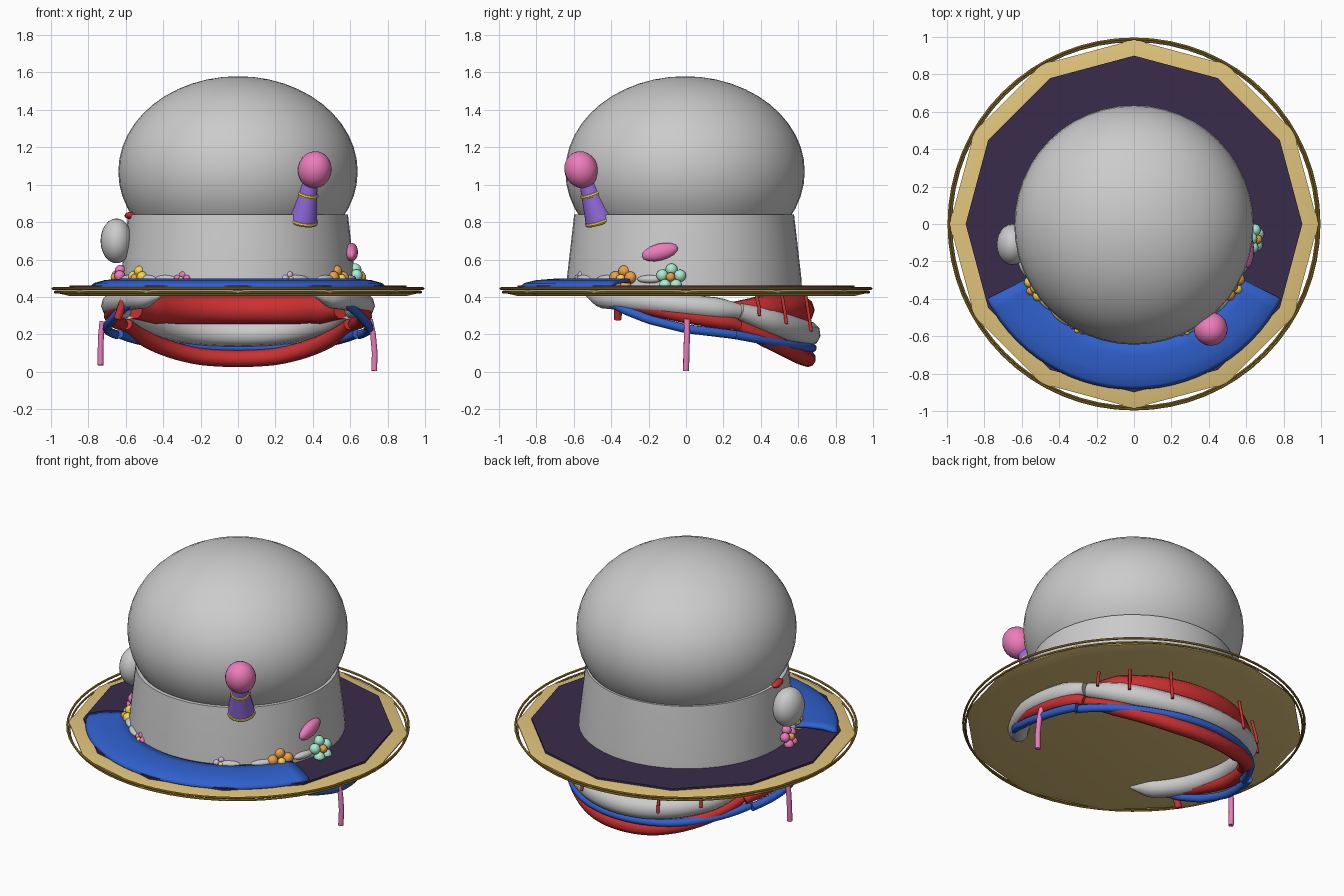
import bpy, bmesh
from math import sin, cos, pi, radians, atan2
from mathutils import Vector

if "Cube" in bpy.data.objects:
    bpy.data.objects.remove(bpy.data.objects["Cube"])

COL = {'gold': (.75, .55, .2), 'navy': (.04, .025, .07), 'blue': (.03, .12, .62),
       'red': (.6, .03, .03), 'pink': (.85, .2, .5), 'purple': (.3, .15, .75),
       'yellow': (.9, .68, .08), 'orange': (.85, .35, .06), 'mint': (.4, .85, .65),
       'lilac': (.6, .5, .8), 'brass': (.45, .28, .04)}


def finish(ob, name, color=None, smooth=True):
    ob.name = name
    if color:
        m = bpy.data.materials.get(color) or bpy.data.materials.new(color)
        m.diffuse_color = (*COL[color], 1)
        m.use_nodes = True
        m.node_tree.nodes["Principled BSDF"].inputs["Base Color"].default_value = m.diffuse_color
        ob.data.materials.append(m)
    if smooth:
        bpy.ops.object.select_all(action='DESELECT')
        ob.select_set(True)
        bpy.context.view_layer.objects.active = ob
        bpy.ops.object.shade_smooth_by_angle(angle=radians(40))
    return ob


def ball(name, loc, scale, color=None, rot=(0, 0, 0), seg=16):
    bpy.ops.mesh.primitive_uv_sphere_add(segments=seg, ring_count=max(8, seg // 2), location=loc, rotation=rot)
    ob = bpy.context.object
    ob.scale = scale
    return finish(ob, name, color)


def lathe(name, profile, sides, color=None, smooth=True, arc=None):
    """Surface of revolution; the first ring starts on +x. Arc gives a partial sweep in degrees."""
    bm = bmesh.new()
    a0, a1 = arc or (0, 360)
    n = sides + 1 if arc else sides
    rows = [[bm.verts.new((r * cos(t), r * sin(t), z)) for i in range(n)
             for t in [radians(a0 + (a1 - a0) * i / sides)]] for r, z in profile]
    for p, q in zip(rows, rows[1:]):
        for i in range(sides):
            j = (i + 1) % n
            bm.faces.new((p[i], p[j], q[j], q[i]))
    if not arc:
        bm.faces.new(rows[0][::-1])
        bm.faces.new(rows[-1])
    bmesh.ops.recalc_face_normals(bm, faces=bm.faces)
    me = bpy.data.meshes.new(name)
    bm.to_mesh(me)
    bm.free()
    ob = bpy.data.objects.new(name, me)
    bpy.context.collection.objects.link(ob)
    return finish(ob, name, color, smooth)


def tube(name, pts, radii, color=None):
    cu = bpy.data.curves.new(name, 'CURVE')
    cu.dimensions = '3D'
    cu.bevel_depth = 1
    cu.bevel_resolution = 3
    cu.use_fill_caps = True
    sp = cu.splines.new('POLY')
    sp.points.add(len(pts) - 1)
    for p, co, r in zip(sp.points, pts, radii):
        p.co = (*co, 1)
        p.radius = r
    ob = bpy.data.objects.new(name, cu)
    bpy.context.collection.objects.link(ob)
    bpy.ops.object.select_all(action='DESELECT')
    ob.select_set(True)
    bpy.context.view_layer.objects.active = ob
    bpy.ops.object.convert(target='MESH')
    return finish(bpy.context.object, name, color)


def torus(name, loc, R, r, color, rot=(0, 0, 0), seg=32):
    bpy.ops.mesh.primitive_torus_add(location=loc, rotation=rot, major_radius=R, minor_radius=r,
                                     major_segments=seg, minor_segments=8)
    return finish(bpy.context.object, name, color)


# Crown: dome and slightly tapered band
ball('crown_dome', (0, -.005, 1.07), (.64, .64, .51), seg=48)
band = lathe('crown_band', [(.63, .44), (.627, .5), (.588, .84)], 48)
band.location.y = -.01

# Twelve-sided brim, dark inlay and round wire rims
lathe('brim', [(.9, .405), (.985, .425), (.985, .432), (.9, .448)], 12, 'gold')
lathe('brim_inlay', [(.9, .447), (.9, .46)], 12, 'navy', False)
torus('rim_wire_upper', (0, 0, .445), .99, .007, 'brass', seg=64)
torus('rim_wire_lower', (0, 0, .425), .978, .006, 'brass', seg=64)

# Curved blue visor across the front
visor = lathe('front_visor', [(.61, .48), (.70, .488), (.80, .48), (.86, .465), (.88, .45)], 28, 'blue', arc=(-153, -27))
sol = visor.modifiers.new('thick', 'SOLIDIFY')
sol.thickness = .02
sol.offset = 0


# Hanging rolls under the brim: height follows y, sinking to the back
def height(table, y):
    for (y0, z0), (y1, z1) in zip(table, table[1:]):
        if y <= y1:
            t = max(0, (y - y0) / (y1 - y0))
            return z0 + (z1 - z0) * t
    return table[-1][1]


def roll(name, R, table, a0, a1, r, color, ends=(1, 1), n=20):
    pts, rad = [], []
    for i in range(n + 1):
        t = i / n
        a = radians(a0 + (a1 - a0) * t)
        y = R * sin(a)
        pts.append((R * cos(a), y, height(table, y)))
        k = min(1, ends[0] + t * 8 * (1 - ends[0]), ends[1] + (1 - t) * 8 * (1 - ends[1]))
        rad.append(r * k)
    tube(name, pts, rad, color)


GREY = [(-.55, .41), (-.2, .375), (.28, .325), (.5, .25), (.62, .21), (.66, .2)]
RED = [(-.4, .39), (0, .3), (.25, .26), (.5, .14), (.62, .08), (.67, .063)]
BLUE = [(-.4, .36), (-.2, .28), (0, .23), (.25, .2), (.6, .135), (.7, .125)]
roll('grey_roll_back', .65, GREY, 26, 154, .07, None, (.65, .65), 32)
roll('red_roll_back', .65, RED, 24, 156, .045, 'red', (.7, .7), 32)
roll('blue_cord_back', .675, BLUE, 20, 160, .024, 'blue', (1, 1), 32)
roll('red_roll_upper', .61, [(-1, .33), (1, .33)], 25, 155, .078, 'red', (.6, .6), 32)
for side, f in (('right', lambda a: a), ('left', lambda a: 180 - a)):
    roll('grey_roll_' + side, .67, GREY, f(-52), f(25), .062, None, (.15, .65))
    roll('red_roll_' + side, .675, RED, f(-32), f(25), .042, 'red', (.5, .7))
    roll('blue_cord_' + side, .7, BLUE, f(-36), f(22), .024, 'blue', (.5, 1))
    # thin ties from the brim to the rolls
    for a in (33, 48, 68):
        c, s = cos(radians(f(a))), sin(radians(f(a)))
        z = height(GREY, .65 * s)
        tube('tie_' + side, [(.69 * c, .69 * s, .41), (.715 * c, .715 * s, z + .05), (.722 * c, .722 * s, z)],
             [.009] * 3, 'red')

# Hanging pink tassels and the single red tab
tube('tassel_right', [(.705, .005, .28), (.722, .005, .2), (.731, .003, .1), (.728, 0, 0.005)], [.016] * 4, 'pink')
tube('tassel_left', [(-.725, .005, .27), (-.732, .005, .2), (-.735, .003, .12), (-.735, 0, .035)], [.016] * 4, 'pink')
tube('red_tab', [(-.6, -.36, .41), (-.645, -.365, .28)], [.025, .02], 'red')

# Horn with gold rings and a pink tip
base, top = Vector((.345, -.46, .81)), Vector((.385, -.53, 1.01))
axis = top - base
rot = axis.to_track_quat('Z', 'Y').to_euler()
bpy.ops.mesh.primitive_cone_add(vertices=20, radius1=.08, radius2=.04, depth=axis.length,
                                location=(base + top) / 2, rotation=rot)
finish(bpy.context.object, 'horn', 'purple')
torus('horn_ring_lower', base, .073, .012, 'yellow', rot)
torus('horn_ring_upper', base + axis * .7, .046, .012, 'yellow', rot)
ball('horn_tip', (.41, -.56, 1.08), (.09, .09, .1), 'pink', rot, 24)

# Side ornaments: grey knob, red tag, pink oval
ball('side_knob', (-.65, -.11, .7), (.085, .11, .12), seg=24)
ball('side_tag', (-.575, -.1, .835), (.03, .06, .02), 'red', (0, 0, .2))
ball('side_oval', (.607, -.14, .64), (.035, .1, .045), 'pink', (radians(14), 0, 0))


# Flowers and leaves around the base of the band
def flower(name, loc, size, color, core):
    loc = Vector(loc)
    d = Vector((loc.x, loc.y, .25)).normalized()
    q = d.to_track_quat('Z', 'Y')
    for i in range(5):
        a = 2 * pi * i / 5 + .3
        ball(name + '_petal', loc + q @ Vector((cos(a), sin(a), 0)) * size, (size * .65,) * 3, color, seg=12)
    ball(name + '_core', loc + d * size * .35, (size * .5,) * 3, core, seg=10)


flower('mint_flower', (.645, -.08, .5), .05, 'mint', 'orange')
flower('orange_flower', (.54, -.34, .49), .05, 'orange', 'yellow')
flower('yellow_flower', (-.54, -.35, .495), .045, 'yellow', 'orange')
flower('pink_flower', (-.645, -.12, .5), .045, 'pink', 'orange')
flower('lilac_flower', (.28, -.57, .49), .03, 'lilac', 'yellow')
flower('small_pink_flower', (-.3, -.56, .49), .03, 'pink', 'yellow')
for a in (-18, -42, -60, -128, -140, -160):
    t = radians(a)
    ball('leaf', (.63 * cos(t), .63 * sin(t), .495), (.025, .07, .022), None, (0, 0, t))
